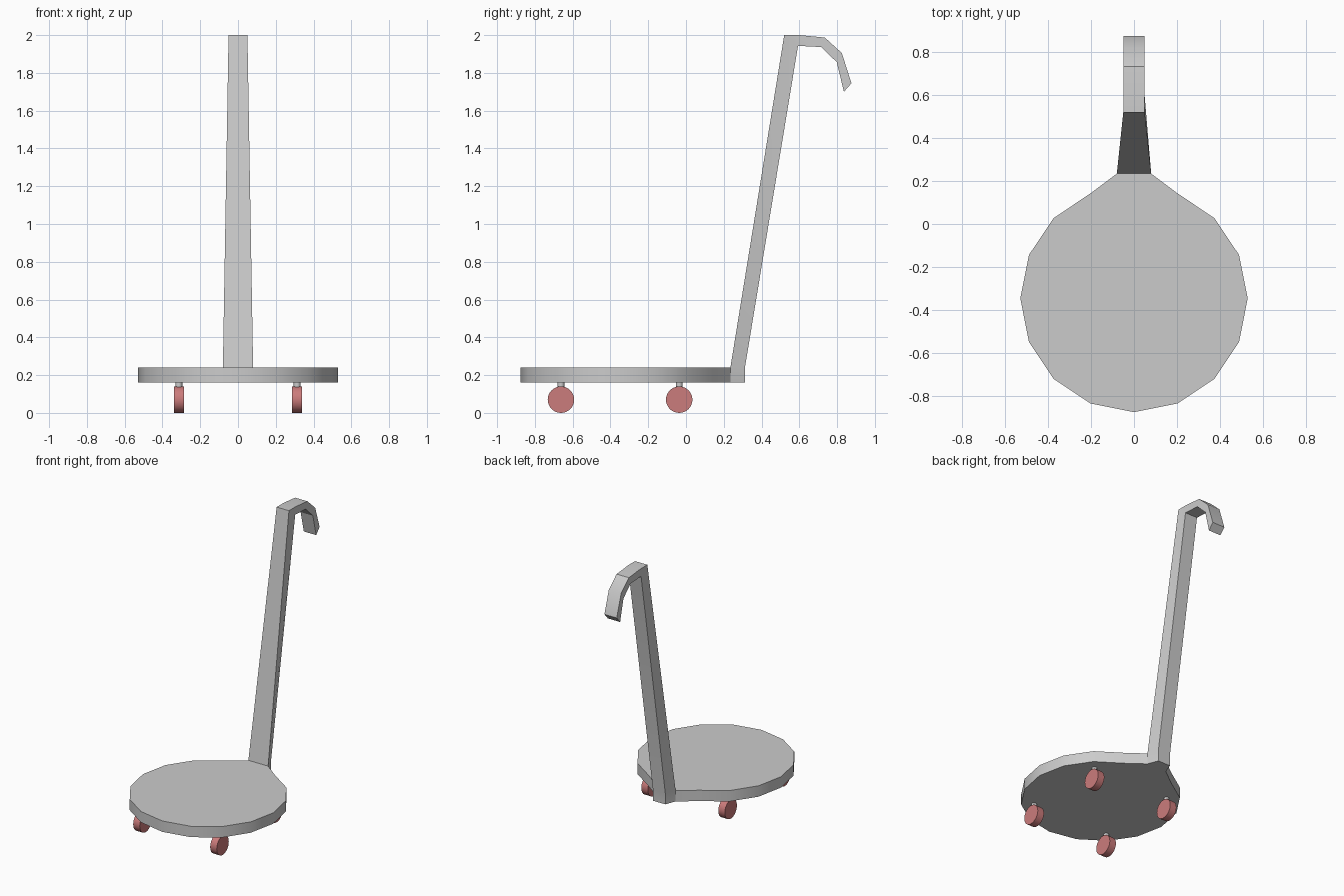
import bpy, bmesh, math
from mathutils import Matrix

if "Cube" in bpy.data.objects:
    bpy.data.objects.remove(bpy.data.objects["Cube"])


def finish(bm, name, material=None):
    bmesh.ops.remove_doubles(bm, verts=bm.verts, dist=0.0005)
    bmesh.ops.recalc_face_normals(bm, faces=bm.faces)
    mesh = bpy.data.meshes.new(name)
    bm.to_mesh(mesh)
    bm.free()
    ob = bpy.data.objects.new(name, mesh)
    bpy.context.collection.objects.link(ob)
    if material:
        mesh.materials.append(material)
    bpy.ops.object.select_all(action='DESELECT')
    ob.select_set(True)
    bpy.context.view_layer.objects.active = ob
    bpy.ops.object.shade_smooth_by_angle(angle=math.radians(30))
    return ob


def bridge(bm, a, b):
    for i in range(len(a)):
        j = (i + 1) % len(a)
        bm.faces.new((a[i], a[j], b[j], b[i]))


def cylinder(name, radius, depth, matrix, sides, material=None):
    bm = bmesh.new()
    bmesh.ops.create_cone(bm, cap_ends=True, segments=sides, radius1=radius,
                          radius2=radius, depth=depth, matrix=matrix)
    return finish(bm, name, material)


# Deck: 16-sided disc whose rear corner is drawn out into a tab
Z0, Z1, R, CY = 0.16, 0.24, 0.53, -0.347
bm = bmesh.new()
tab = [(0.08, 0.235), (0.05, 0.312), (-0.05, 0.312), (-0.08, 0.235)]
arc = [(R * math.cos(a), CY + R * math.sin(a))
       for a in (math.radians(112.5 + 22.5 * i) for i in range(15))]
outline = tab + arc
low = [bm.verts.new((x, y, Z0)) for x, y in outline]
top = [bm.verts.new((x, y, Z1)) for x, y in outline]
bridge(bm, low, top)
bm.faces.new(low)
bm.faces.new([top[0]] + top[3:])

# Post and hooked handle: rise from the tab through (outer, inner) y-z sections
sections = [((0.52, 2.0), (0.593, 1.943)),
            ((0.60, 2.0), (0.593, 1.943)),
            ((0.735, 1.987), (0.715, 1.937)),
            ((0.825, 1.905), (0.798, 1.857)),
            ((0.876, 1.745), (0.836, 1.70))]
W = 0.05
ring = top[:4]
for (oy, oz), (iy, iz) in sections:
    new = [bm.verts.new(p) for p in
           ((W, oy, oz), (W, iy, iz), (-W, iy, iz), (-W, oy, oz))]
    bridge(bm, ring, new)
    ring = new
bm.faces.new(ring)
finish(bm, "deck_and_handle")

# Casters: four wheels on short stems
red = bpy.data.materials.new("wheel_red")
red.diffuse_color = (0.6, 0.2, 0.2, 1)
red.use_nodes = True
red.node_tree.nodes["Principled BSDF"].inputs["Base Color"].default_value = red.diffuse_color
for side, x in (("left", -0.313), ("right", 0.313)):
    for end, y in (("front", -0.662), ("rear", -0.036)):
        cylinder(f"{end}_{side}_wheel", 0.07, 0.053,
                 Matrix.Translation((x, y, 0.07)) @ Matrix.Rotation(math.pi / 2, 4, 'Y'),
                 32, red)
        cylinder(f"{end}_{side}_stem", 0.018, 0.035,
                 Matrix.Translation((x, y, 0.1475)), 16)
